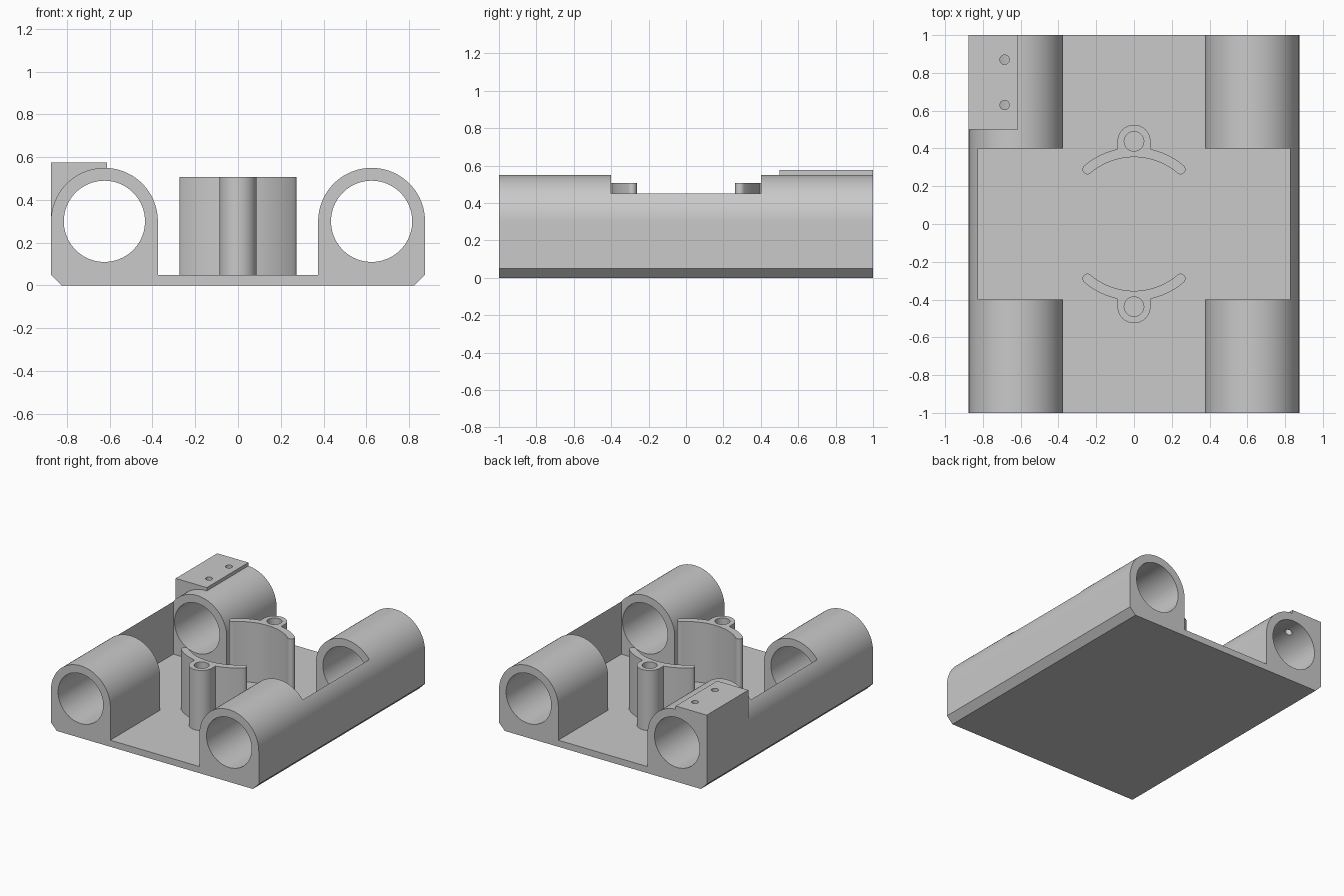
import bpy, bmesh
from math import sin, cos, pi, radians, asin
from mathutils import Matrix

if "Cube" in bpy.data.objects:
    bpy.data.objects.remove(bpy.data.objects["Cube"], do_unlink=True)

GREY = (0.585, 0.585, 0.585, 1)
grey = bpy.data.materials.new("plain grey")
grey.use_nodes = True
grey.diffuse_color = GREY
grey.node_tree.nodes["Principled BSDF"].inputs["Base Color"].default_value = GREY

TUBE_X, TUBE_Z, TUBE_R, BORE_R = 0.625, 0.30, 0.25, 0.19
FLOOR, CHAMFER, HALF_X = 0.05, 0.05, 0.875


def arc(cx, cy, r, start, end, n):
    """Points along an arc, angles in radians."""
    steps = [start + (end - start) * i / n for i in range(n + 1)]
    return [(cx + r * cos(t), cy + r * sin(t)) for t in steps]


def prism(name, outline, low, high, axis="Z"):
    """Extrude an outline up z, or an x-z outline along y."""
    bm = bmesh.new()
    place = (lambda u, v: (u, v, low)) if axis == "Z" else (lambda u, v: (u, low, v))
    face = bm.faces.new([bm.verts.new(place(u, v)) for u, v in outline])
    new = bmesh.ops.extrude_face_region(bm, geom=[face])["geom"]
    shift = (0, 0, high - low) if axis == "Z" else (0, high - low, 0)
    bmesh.ops.translate(bm, vec=shift, verts=[g for g in new if isinstance(g, bmesh.types.BMVert)])
    bmesh.ops.recalc_face_normals(bm, faces=bm.faces)
    mesh = bpy.data.meshes.new(name)
    bm.to_mesh(mesh)
    bm.free()
    mesh.materials.append(grey)
    obj = bpy.data.objects.new(name, mesh)
    bpy.context.collection.objects.link(obj)
    return obj


def rect(x0, x1, v0, v1):
    return [(x0, v0), (x1, v0), (x1, v1), (x0, v1)]


def circle(cx, cy, r, n):
    return arc(cx, cy, r, 0, 2 * pi, n)[:-1]


def combine(obj, tool, operation):
    """Apply a boolean and discard the tool."""
    mod = obj.modifiers.new("combine", "BOOLEAN")
    mod.operation, mod.solver, mod.object = operation, "EXACT", tool
    bpy.context.view_layer.objects.active = obj
    bpy.ops.object.modifier_apply(modifier=mod.name)
    bpy.data.objects.remove(tool, do_unlink=True)


def smooth(obj):
    bpy.ops.object.select_all(action="DESELECT")
    obj.select_set(True)
    bpy.context.view_layer.objects.active = obj
    bpy.ops.object.shade_smooth_by_angle(angle=radians(30))


# Carriage: chamfered base with two round-topped rails in one profile
half = [(HALF_X - CHAMFER, 0), (HALF_X, CHAMFER)]
half += arc(TUBE_X, TUBE_Z, TUBE_R, 0, pi, 48)
half += [(TUBE_X - TUBE_R, FLOOR)]
carriage = prism("carriage", half + [(-x, z) for x, z in reversed(half)], -1, 1, "Y")

# Mounting block on the right rear rail
block = prism("mount_block", rect(-HALF_X, -0.613, TUBE_Z, 0.575), 0.5, 1, "Y")
combine(carriage, block, "UNION")

# Open middle bay between the bearing housings, leaving thin outer walls
bay = prism("bay_cutter", rect(-0.825, 0.825, FLOOR, 0.8), -0.4, 0.4, "Y")
combine(carriage, bay, "DIFFERENCE")

# Bearing bores
for side in (-1, 1):
    bore = prism("bore_cutter", circle(side * TUBE_X, TUBE_Z, BORE_R, 80), -1.1, 1.1, "Y")
    combine(carriage, bore, "DIFFERENCE")

# Screw holes in the mounting block
for y in (0.63, 0.87):
    hole = prism("screw_cutter", circle(-0.685, y, 0.025, 24), 0.45, 0.7)
    combine(carriage, hole, "DIFFERENCE")
smooth(carriage)

# Curved clamp walls, each with a screw boss on its outer side
R, T, BOSS_Y, BOSS_R = 0.38, 0.026, 0.4375, 0.0875
sweep = radians(40.5)
a0, a1 = pi / 2 - sweep, pi / 2 + sweep
neck = asin(BOSS_R / (R + T))
outline = arc(0, 0, R - T, a1, a0, 40)
outline += arc(R * cos(a0), R * sin(a0), T, a0 - pi, a0, 12)[1:-1]
outline += arc(0, 0, R + T, a0, pi / 2 - neck, 16)
outline += arc(0, BOSS_Y, BOSS_R, 0, pi, 32)
outline += arc(0, 0, R + T, pi / 2 + neck, a1, 16)
outline += arc(R * cos(a1), R * sin(a1), T, a1, a1 + pi, 12)[1:-1]

for name, turn in (("rear_clamp_wall", 0), ("front_clamp_wall", pi)):
    wall = prism(name, outline, FLOOR, 0.507)
    hole = prism("boss_cutter", circle(0, BOSS_Y, 0.052, 32), 0, 0.7)
    combine(wall, hole, "DIFFERENCE")
    wall.data.transform(Matrix.Rotation(turn, 4, "Z"))
    smooth(wall)
